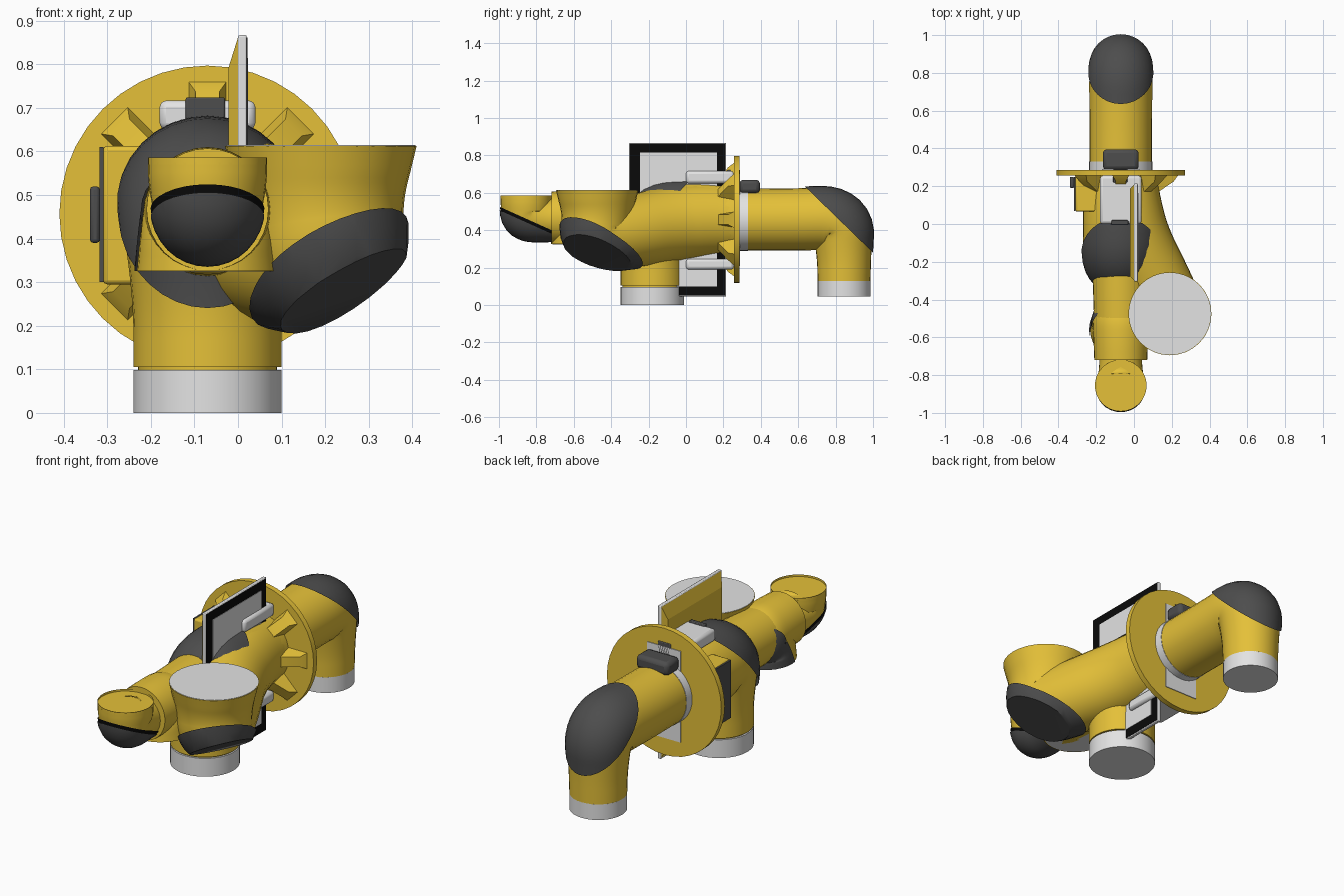
import bpy, bmesh, math
from mathutils import Vector, Matrix

cube = bpy.data.objects.get("Cube")
if cube:
    bpy.data.objects.remove(cube, do_unlink=True)


def material(name, rgb):
    m = bpy.data.materials.new(name)
    m.use_nodes = True
    m.diffuse_color = (*rgb, 1)
    m.node_tree.nodes["Principled BSDF"].inputs["Base Color"].default_value = (*rgb, 1)
    return m


YELLOW = material("yellow paint", (0.78, 0.53, 0.04))
DARK = material("dark grey plastic", (0.074, 0.074, 0.074))
LIGHT = material("light grey metal", (0.77, 0.77, 0.77))
BLACK = material("black trim", (0.003, 0.003, 0.003))


def finish(name, bm, mat, bevel=0):
    bmesh.ops.recalc_face_normals(bm, faces=bm.faces)
    mesh = bpy.data.meshes.new(name)
    bm.to_mesh(mesh)
    bm.free()
    mesh.materials.append(mat)
    ob = bpy.data.objects.new(name, mesh)
    bpy.context.collection.objects.link(ob)
    if bevel:
        mod = ob.modifiers.new("soft edges", "BEVEL")
        mod.width, mod.segments = bevel, 2
    bpy.ops.object.select_all(action="DESELECT")
    ob.select_set(True)
    bpy.context.view_layer.objects.active = ob
    bpy.ops.object.shade_smooth_by_angle(angle=math.radians(35))
    return ob


def box(name, x, y, z, mat, bevel=0):
    bm = bmesh.new()
    bmesh.ops.create_cube(bm, size=1)
    for v in bm.verts:
        v.co = [a + (b - a) * (c + 0.5) for (a, b), c in zip((x, y, z), v.co)]
    return finish(name, bm, mat, bevel)


def disc(name, centre, radius, depth, mat, axis="Z", caps=True):
    bm = bmesh.new()
    turn = Matrix.Rotation(math.pi / 2, 4, "X") if axis == "Y" else Matrix()
    bmesh.ops.create_cone(bm, cap_ends=caps, segments=40, radius1=radius, radius2=radius,
                          depth=depth, matrix=Matrix.Translation(centre) @ turn)
    return finish(name, bm, mat)


def slice_off(bm, plane):
    """Remove everything in front of a (point, normal) plane; return the cut edges."""
    cut = bmesh.ops.bisect_plane(bm, geom=bm.verts[:] + bm.edges[:] + bm.faces[:],
                                 plane_co=plane[0], plane_no=plane[1], clear_outer=True)
    return [g for g in cut["geom_cut"] if isinstance(g, bmesh.types.BMEdge)]


def tube(name, controls, mat, grow=0, keep=None, flat=None, sides=32):
    """Sweep circles along (x, y, z, radius) controls; keep leaves only the shell
    behind a plane, flat trims the tube with a closed flat face."""
    path = [Vector(c) for c in controls]
    for _ in range(3):
        soft = [path[0]]
        for a, b in zip(path, path[1:]):
            soft += [a.lerp(b, 0.25), a.lerp(b, 0.75)]
        path = soft + [path[-1]]
    bm = bmesh.new()
    rings, last, quat = [], None, None
    for i, p in enumerate(path):
        a, b = path[max(i - 1, 0)], path[min(i + 1, len(path) - 1)]
        tangent = (b - a).to_3d().normalized()
        if quat is None:
            quat = Vector((0, 0, 1)).rotation_difference(tangent)
        else:
            quat = last.rotation_difference(tangent) @ quat
        last = tangent
        r = p.w + grow
        rings.append([bm.verts.new(p.to_3d() + quat @ Vector(
            (r * math.cos(t), r * math.sin(t), 0)))
            for t in (2 * math.pi * k / sides for k in range(sides))])
    for a, b in zip(rings, rings[1:]):
        for k in range(sides):
            n = (k + 1) % sides
            bm.faces.new((a[k], a[n], b[n], b[k]))
    if not keep:
        bm.faces.new(rings[0])
        bm.faces.new(rings[-1])
    if flat:
        bmesh.ops.edgenet_fill(bm, edges=slice_off(bm, flat))
    if keep:
        slice_off(bm, keep)
    return finish(name, bm, mat)


X, AXIS = -0.07, 0.457   # shared arm axis

# Base joint: foot ring, upright elbow and its cover
disc("base_ring", (X, -0.18, 0.049), 0.17, 0.098, LIGHT)
base = [(X, -0.18, 0.105, 0.17), (X, -0.18, 0.25, 0.17), (X, -0.185, 0.46, 0.197),
        (X, 0.02, 0.472, 0.202), (X, 0.27, AXIS, 0.195)]
disc("base_neck", (X, -0.18, 0.1), 0.16, 0.02, YELLOW)
tube("base_elbow", base, YELLOW)
tube("base_elbow_cover", base, DARK, 0.013, ((X, -0.33, 0.28), (0, 0.74, -0.67)))

# Large side joint leading up to a capped cup, flattened underneath
side = [(X, 0.27, AXIS, 0.19), (-0.062, 0.1, 0.458, 0.205), (-0.01, -0.09, 0.435, 0.203),
        (0.12, -0.32, 0.385, 0.19), (0.205, -0.49, 0.36, 0.18), (0.19, -0.475, 0.48, 0.188),
        (0.19, -0.475, 0.613, 0.22)]
UNDER = (0.55, -0.3, -1)
tube("side_elbow", side, YELLOW, flat=((0.2, -0.48, 0.27), UNDER))
tube("side_elbow_cover", side, DARK, 0.01, ((0.37, -0.5, 0.435), (-0.5, 0.46, 1)),
     ((0.2, -0.48, 0.257), UNDER))
disc("side_cup_lid", (0.19, -0.475, 0.612), 0.217, 0.006, LIGHT)

# Front wrist: downward joint, then upturned tip
wrist = [(X, -0.56, 0.326, 0.162), (X, -0.56, 0.4, 0.155), (X, -0.5, 0.46, 0.148),
         (X, -0.62, 0.467, 0.144), (X, -0.72, 0.467, 0.14)]
tube("wrist_elbow", wrist, YELLOW)
tube("wrist_elbow_cover", wrist, DARK, 0.006, ((-0.155, -0.46, 0.46), (1, -0.9, 0.3)))
tube("wrist_arm", [(X, -0.24, 0.46, 0.15), (X, -0.4, 0.46, 0.145), (X, -0.6, 0.46, 0.138)], YELLOW)
disc("wrist_lid", (X, -0.56, 0.327), 0.155, 0.005, LIGHT)
tip = [(X, -0.66, 0.457, 0.112), (X, -0.74, 0.457, 0.112), (X, -0.856, 0.468, 0.126),
       (X, -0.855, 0.53, 0.136), (X, -0.855, 0.575, 0.137)]
tube("tip_elbow", tip, YELLOW)
tube("tip_cover_trim", tip, BLACK, 0.005, ((X, -1, 0.527), (0, 0.45, 1)))
tube("tip_cover", tip, DARK, 0.009, ((X, -1, 0.508), (0, 0.45, 1)))
disc("tip_rim", (X, -0.855, 0.578), 0.137, 0.016, YELLOW, caps=False)

# Mounting flange with radial gussets
disc("flange", (X, 0.271, AXIS), 0.34, 0.03, YELLOW, "Y")
for i in range(-3, 4):
    bm = bmesh.new()
    ends = [[bm.verts.new(c) for c in ((w, 0.26, 0.16), (w, 0.26, 0.305),
                                       (w * 0.6, 0.225, 0.28), (w * 0.6, 0.15, 0.17))]
            for w in (-0.045, 0.045)]
    bm.faces.new(ends[0])
    bm.faces.new(ends[1])
    for k in range(4):
        n = (k + 1) % 4
        bm.faces.new((ends[0][k], ends[0][n], ends[1][n], ends[1][k]))
    # the profile points up, so a quarter turn starts the fan on the open side
    bm.transform(Matrix.Translation((X, 0, AXIS))
                 @ Matrix.Rotation(math.pi / 2 + i * math.pi / 4, 4, "Y"))
    finish("flange_gusset", bm, YELLOW)
box("flange_back_plate", (-0.17, 0.03), (0.284, 0.29), (0.21, 0.7), LIGHT)

# Clamp bars above and below the main joint
for name, z in (("upper_clamp", (0.65, 0.717)), ("lower_clamp", (0.19, 0.247))):
    box(name, (-0.18, 0.04), (0.0, 0.256), z, LIGHT, 0.015)
box("clamp_latch", (-0.12, -0.03), (-0.006, 0.02), (0.65, 0.724), DARK, 0.004)
box("flange_latch", (-0.11, -0.035), (0.22, 0.29), (0.66, 0.722), DARK, 0.004)
box("rear_connector", (-0.165, 0.025), (0.286, 0.395), (0.598, 0.67), DARK, 0.02)

# Service box on the right flank
box("service_box", (-0.31, -0.15), (0.065, 0.258), (0.295, 0.613), YELLOW, 0.01)
box("service_box_lid", (-0.318, -0.309), (0.07, 0.25), (0.3, 0.61), DARK)
box("service_box_handle", (-0.34, -0.317), (0.19, 0.25), (0.39, 0.52), DARK, 0.008)

# Tablet controller with sloped back
shell = box("tablet_back", (-0.022, 0.001), (-0.3, 0.21), (0.05, 0.865), YELLOW)
for v in shell.data.vertices:
    if v.co.x < -0.01:
        v.co.y = -0.045 + (v.co.y + 0.045) * 0.9
        v.co.z = 0.457 + (v.co.z - 0.457) * 0.82
box("tablet_frame", (0, 0.02), (-0.304, 0.214), (0.046, 0.867), LIGHT, 0.004)
box("tablet_bezel", (0.016, 0.0215), (-0.299, 0.209), (0.051, 0.862), BLACK)
box("tablet_screen", (0.018, 0.0235), (-0.247, 0.165), (0.1, 0.815), LIGHT)

# Rear arm: collar, elbow, cover and end ring
disc("rear_collar", (X, 0.307, AXIS), 0.167, 0.05, LIGHT, "Y")
rear = [(X, 0.325, AXIS, 0.165), (X, 0.58, AXIS, 0.166), (X, 0.835, 0.465, 0.168),
        (X, 0.845, 0.27, 0.145), (X, 0.845, 0.128, 0.141)]
tube("rear_elbow", rear, YELLOW)
tube("rear_elbow_cover", rear, DARK, 0.009, ((X, 0.645, 0.625), (0, -0.7, -0.72)))
disc("rear_end_ring", (X, 0.845, 0.087), 0.141, 0.084, LIGHT)
